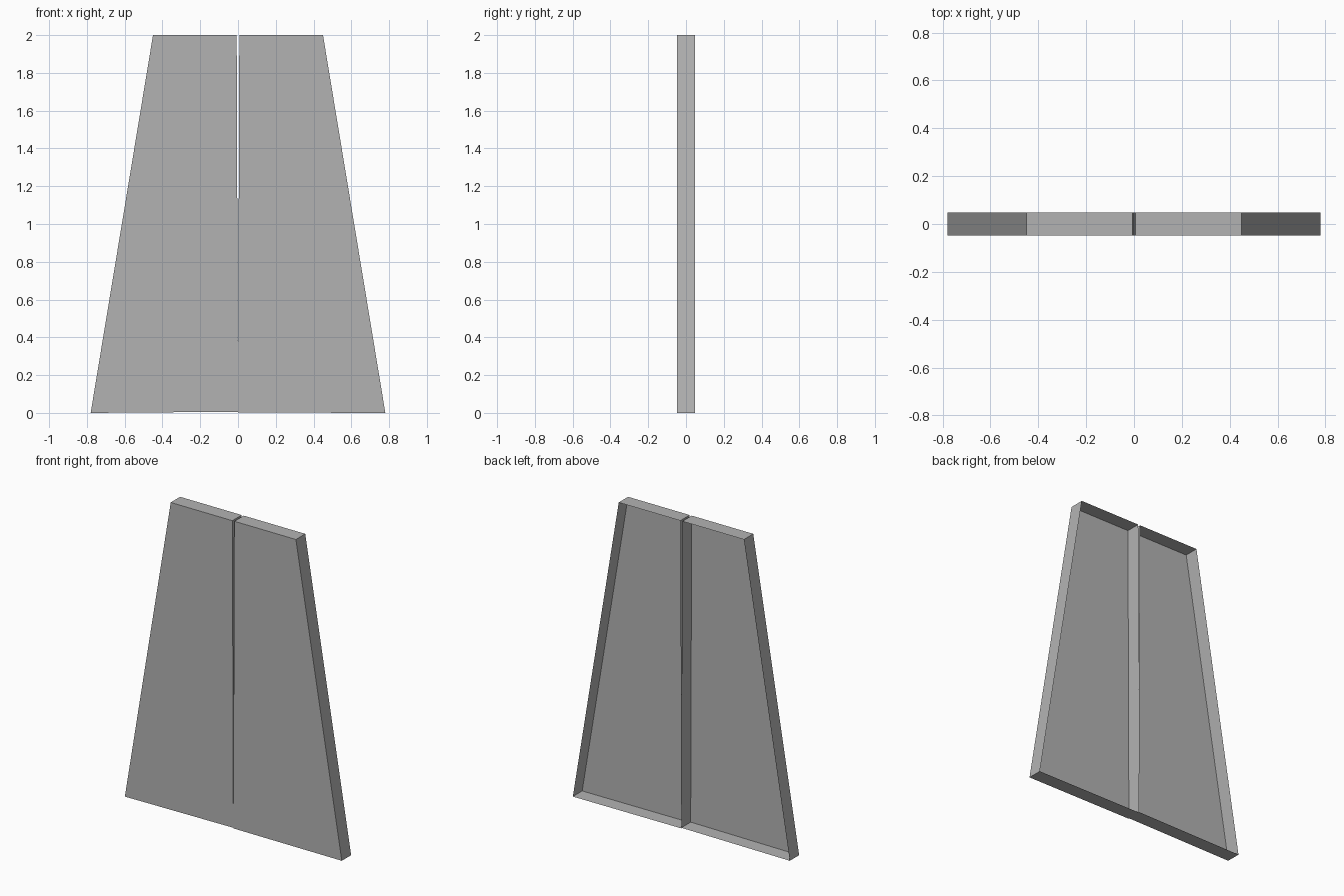
import bpy
import bmesh

cube = bpy.data.objects.get("Cube")
if cube:
    bpy.data.objects.remove(cube, do_unlink=True)

# Single matte grey
grey = bpy.data.materials.new("plain_grey")
grey.use_nodes = True
colour = (0.45, 0.45, 0.45, 1)
grey.diffuse_color = colour
grey.node_tree.nodes["Principled BSDF"].inputs["Base Color"].default_value = colour

HEIGHT = 2.0
HALF_DEPTH = 0.048
BOTTOM_HALF_WIDTH = 0.78
TOP_HALF_WIDTH = 0.45
TOP_GAP = 0.007


def open_tray(name, side, inner_lift):
    """Front sheet with walls folded back from its rim, open at the back."""
    outline = [(0, inner_lift), (BOTTOM_HALF_WIDTH, 0),
               (TOP_HALF_WIDTH, HEIGHT), (TOP_GAP, HEIGHT)]
    bm = bmesh.new()
    front = [bm.verts.new((side * x, -HALF_DEPTH, z)) for x, z in outline]
    back = [bm.verts.new((side * x, HALF_DEPTH, z)) for x, z in outline]
    bm.faces.new(front if side > 0 else front[::-1])
    for i in range(len(outline)):
        j = (i + 1) % len(outline)
        wall = [front[j], front[i], back[i], back[j]]
        bm.faces.new(wall if side > 0 else wall[::-1])
    mesh = bpy.data.meshes.new(name)
    bm.to_mesh(mesh)
    bm.free()
    mesh.materials.append(grey)
    obj = bpy.data.objects.new(name, mesh)
    bpy.context.collection.objects.link(obj)


# Two tapered halves that meet at the foot and part slightly at the top
open_tray("left_panel", 1, 0.002)
open_tray("right_panel", -1, 0.006)
